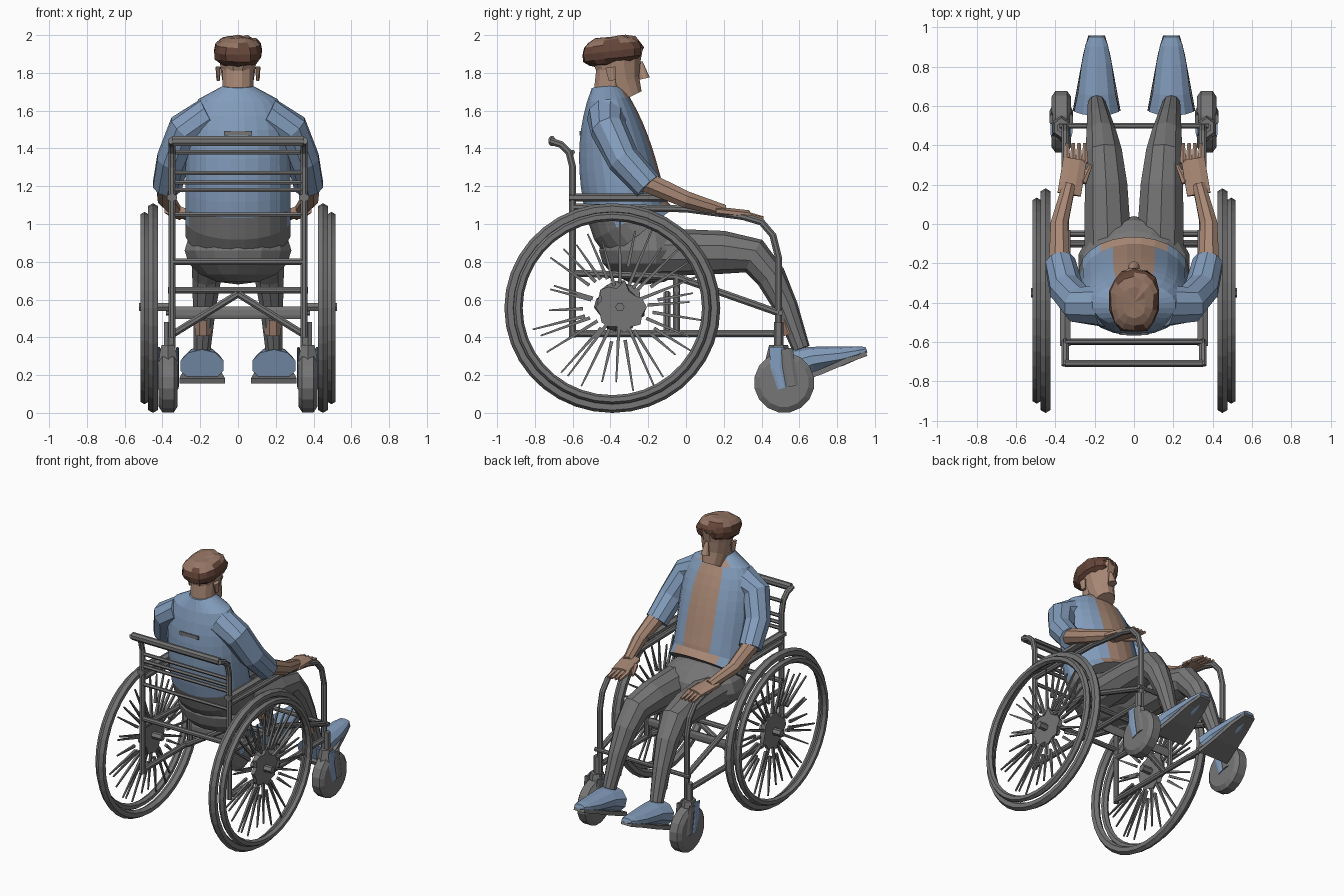
import bpy, bmesh, math, random
from mathutils import Vector, Matrix, Euler

random.seed(4)
cube = bpy.data.objects.get("Cube")
if cube:
    bpy.data.objects.remove(cube)


def material(name, red, green, blue):
    mat = bpy.data.materials.new(name)
    mat.use_nodes = True
    mat.diffuse_color = (red, green, blue, 1)
    mat.node_tree.nodes["Principled BSDF"].inputs["Base Color"].default_value = mat.diffuse_color
    return mat


grey = material("worn grey", .18, .18, .18)
denim = material("denim blue", .23, .34, .51)
skin = material("skin tan", .4, .25, .18)
hair_dark = material("dark brown", .13, .06, .04)
hair_top = material("light brown", .3, .18, .13)


def finish(bm, name, materials, rule=None):
    bmesh.ops.recalc_face_normals(bm, faces=bm.faces)
    if rule:
        for face in bm.faces:
            face.material_index = int(rule(face.calc_center_median(), face.normal))
    mesh = bpy.data.meshes.new(name)
    bm.to_mesh(mesh)
    bm.free()
    for mat in materials:
        mesh.materials.append(mat)
    bpy.context.collection.objects.link(bpy.data.objects.new(name, mesh))


def loft(bm, path, radii, sides, jitter=0):
    """Skin elliptical rings along a path, one (across, up) radius pair per point."""
    points = [Vector(p) for p in path]
    last = len(points) - 1
    rings = []
    for i, point in enumerate(points):
        along = (points[min(i + 1, last)] - points[max(i - 1, 0)]).normalized()
        guide = Vector((0, 0, 1)) if abs(along.x) > .9 else Vector((1, 0, 0))
        across = (guide - along * guide.dot(along)).normalized()
        up = along.cross(across)
        ring = []
        for k in range(sides):
            angle = math.tau * (k + .5) / sides
            rough = 1 + random.uniform(-jitter, jitter)
            offset = across * radii[i][0] * math.cos(angle) + up * radii[i][1] * math.sin(angle)
            ring.append(bm.verts.new(point + offset * rough))
        rings.append(ring)
    for lower, upper in zip(rings, rings[1:]):
        for k in range(sides):
            bm.faces.new((lower[k - 1], lower[k], upper[k], upper[k - 1]))
    bm.faces.new(rings[0])
    bm.faces.new(rings[-1])


def tapered(path, start, end):
    """Pair a path with radii that run evenly from start to end."""
    start, end = [Vector(r if isinstance(r, tuple) else (r, r)) for r in (start, end)]
    return path, [start.lerp(end, i / (len(path) - 1)) for i in range(len(path))]


def pair(name, mat, strands, sides=8, jitter=0):
    """Build strands on the left and mirror them to the right."""
    bm = bmesh.new()
    for side in (1, -1):
        for path, radii in strands:
            loft(bm, [(side * x, y, z) for x, y, z in path], radii, sides, jitter)
    finish(bm, name, [mat])


def ball(name, materials, place, size, tilt=0, boxy=1, jitter=0, rule=None):
    """Ellipsoid; a boxy power below one flattens its top and squares its sides."""
    bm = bmesh.new()
    bmesh.ops.create_uvsphere(bm, u_segments=14, v_segments=8, radius=1)
    for vert in bm.verts:
        vert.co = [math.copysign(abs(c) ** boxy, c) for c in vert.co]
        vert.co *= 1 + random.uniform(-jitter, jitter)
    bm.transform(Matrix.LocRotScale(Vector(place), Euler((tilt, 0, 0)), Vector(size)))
    finish(bm, name, materials, rule)


def in_plane(x, *points):
    return [(x, y, z) for y, z in points]


def tube(path, radius):
    return tapered(path, radius, radius)


def crossbar(y, z, radius, half=.35):
    return tube([(0, y, z), (half, y, z)], radius)


def shirt_rule(spot, normal):
    if spot.z < 1.02:
        return 2
    opening = .18 if spot.z < 1.1 else .085
    return normal.y > .1 and abs(spot.x) < opening


# Torso with an open shirt over the trouser waist
bm = bmesh.new()
steps = [i / 11 for i in range(12)]
loft(bm, [(0, -.24 - .18 * math.sqrt(t), .95 + .78 * t) for t in steps],
     [(.08 + .2 * math.sqrt(1 - t ** 6), .08 + .14 * (1 - t ** 3)) for t in steps], 24)
finish(bm, "shirt_torso", [denim, skin, grey], shirt_rule)
ball("trouser_hips", [grey], (0, -.21, .86), (.29, .25, .18))

# Shirt back patch
bm = bmesh.new()
bmesh.ops.create_cube(bm, size=1)
bm.transform(Matrix.LocRotScale(Vector((0, -.56, 1.48)), None, Vector((.15, .009, .025))))
finish(bm, "shirt_back_patch", [grey])

# Neck, head, nose, ears and hair
pair("ears", skin, [tapered(in_plane(.105, (-.39, 1.76), (-.4, 1.83)), (.01, .02), (.015, .03))])
bm = bmesh.new()
for strand in (tube(in_plane(0, (-.41, 1.66), (-.39, 1.84)), .085),
               tapered(in_plane(0, (-.3, 1.67), (-.34, 1.75), (-.36, 1.84), (-.37, 1.93)),
                       (.07, .075), (.11, .15)),
               tapered(in_plane(0, (-.24, 1.86), (-.22, 1.77)), .01, .03)):
    loft(bm, *strand, 12)
finish(bm, "head", [skin])
ball("hair", [hair_dark, hair_top], (0, -.39, 1.915), (.128, .165, .08), tilt=.12, boxy=.8,
     jitter=.06, rule=lambda spot, normal: normal.z > .7)

# Arms and hands
pair("sleeves", denim, [tapered([(.15, -.42, 1.57), (.28, -.41, 1.5), (.345, -.33, 1.34),
                                 (.375, -.2, 1.2)], .105, .08)], 10)
pair("forearms", skin, [tapered([(.38, -.25, 1.24), (.38, 0, 1.13), (.33, .2, 1.07)], .06, .035)])
pair("hands", skin, [tube([(.33, .15, 1.07), (.3, .33, 1.05)], (.065, .025))])
fingers = [tapered([(x, .31, 1.05), (x, .41, 1.03)], .02, .01)
           for x in (.25, .28, .31, .34)]
thumb = tapered([(.26, .21, 1.06), (.22, .3, 1.03)], .02, .01)
pair("fingers", skin, fingers + [thumb], 6)

# Legs, bare calf patches, shoes and soles
leg = in_plane(0, (-.2, .85), (.2, .85), (.36, .83), (.45, .72), (.53, .56), (.61, .34))
leg = [(.13 + .012 * i, y, z) for i, (x, y, z) in enumerate(leg)]
pair("trouser_legs", grey, [tapered(leg, .13, .047)], 10)
pair("bare_calves", skin, [tube(in_plane(.185, (.535, .5), (.56, .42)), .047)])
pair("shoes", denim, [tapered(in_plane(.19, (.58, .25), (.67, .28), (.82, .3), (.91, .32),
                                       (.955, .335)), (.12, .09), (.04, .015))], 10)
pair("soles", grey, [tapered(in_plane(.19, (.58, .17), (.72, .22), (.86, .28), (.955, .315)),
                             (.17, .02), (.06, .02))], 4)

# Drive wheels: tyres, hand rims, jagged hubs, axles and spokes
for side, label in ((1, "left"), (-1, "right")):
    for part, x, radius, thickness in (("tyre", .45, .525, .03), ("hand_rim", .495, .485, .024)):
        bpy.ops.mesh.primitive_torus_add(
            location=(side * x, -.39, .555), rotation=(0, math.pi / 2, 0),
            major_radius=radius, minor_radius=thickness, major_segments=36, minor_segments=6)
        wheel = bpy.context.object
        wheel.name = label + "_" + part
        wheel.scale.y = 1.03
        wheel.data.materials.append(grey)
hub = Vector((.45, -.35, .56))
outward = Vector((.015, 0, 0))
pair("hubs", grey, [tube([hub - outward, hub + outward], .12)], 18, jitter=.2)
pair("axles", grey, [tube([hub - outward * 6, hub + outward * 5], .025)], 6)
spokes = []
count = 32
for k in range(count):
    angle = math.tau * k / count + random.uniform(-.08, .08)
    reach = Vector((0, math.cos(angle), math.sin(angle)))
    tip = hub + reach * random.uniform(.36, .48) + outward
    spokes.append(tapered([hub + reach * random.uniform(.1, .22), tip], .013, .006))
pair("spokes", grey, spokes, 4)

# Casters and forks
tread = [(r, r) for r in (.13, .16, .16, .13)]
pair("casters", grey, [([(x, .52, .16) for x in (.32, .34, .4, .42)], tread)], 16)
pair("forks", grey, [tapered(in_plane(.37, (.49, .28), (.49, .36)), (.06, .07), (.04, .05)),
                     tube(in_plane(.37, (.49, .33), (.49, .48)), .025)]
     + [tube(in_plane(x, (.53, .34), (.56, .14)), (.01, .035)) for x in (.32, .42)], 6)
pair("fork_blades", denim, [tapered(in_plane(x, (.48, .35), (.48, .24), (.51, .13)),
                                    (.007, .04), (.007, .025)) for x in (.32, .42)], 6)

# Side frames and armrests
rail = .35
pair("side_frames", grey, [tube(in_plane(rail, *points), .02) for points in (
    [(-.6, .4), (-.6, 1.3), (-.62, 1.38), (-.66, 1.42), (-.72, 1.44)],
    [(-.6, 1.09), (0, 1.08), (.3, 1.04), (.4, 1.01), (.46, .94), (.49, .82), (.49, .34)],
    [(-.6, .42), (.49, .42)],
    [(-.6, .74), (-.05, .72), (.49, .53)],
    [(-.05, .42), (-.05, .73)])])
pair("armrests", grey, [tube(in_plane(rail, (-.62, 1.14), (-.03, 1.14)), (.03, .022))], 6)

# Push handle, back straps and cross members
pair("push_handle", grey, [crossbar(-.71, 1.44, (.028, .02))])
pair("back_straps", grey, [crossbar(-.6, z, .013) for z in (1.38, 1.27, 1.22, 1.18, 1.05)], 6)
pair("cross_bars", grey, [crossbar(-.6, .8, .018), crossbar(-.05, .65, .018, half=.37),
                          crossbar(-.05, .53, (.035, .012)), crossbar(.5, .53, .015, half=.38)])
pair("cross_brace", grey, [tube([(.34, -.1, .42), (0, -.1, .63)], .02)])
